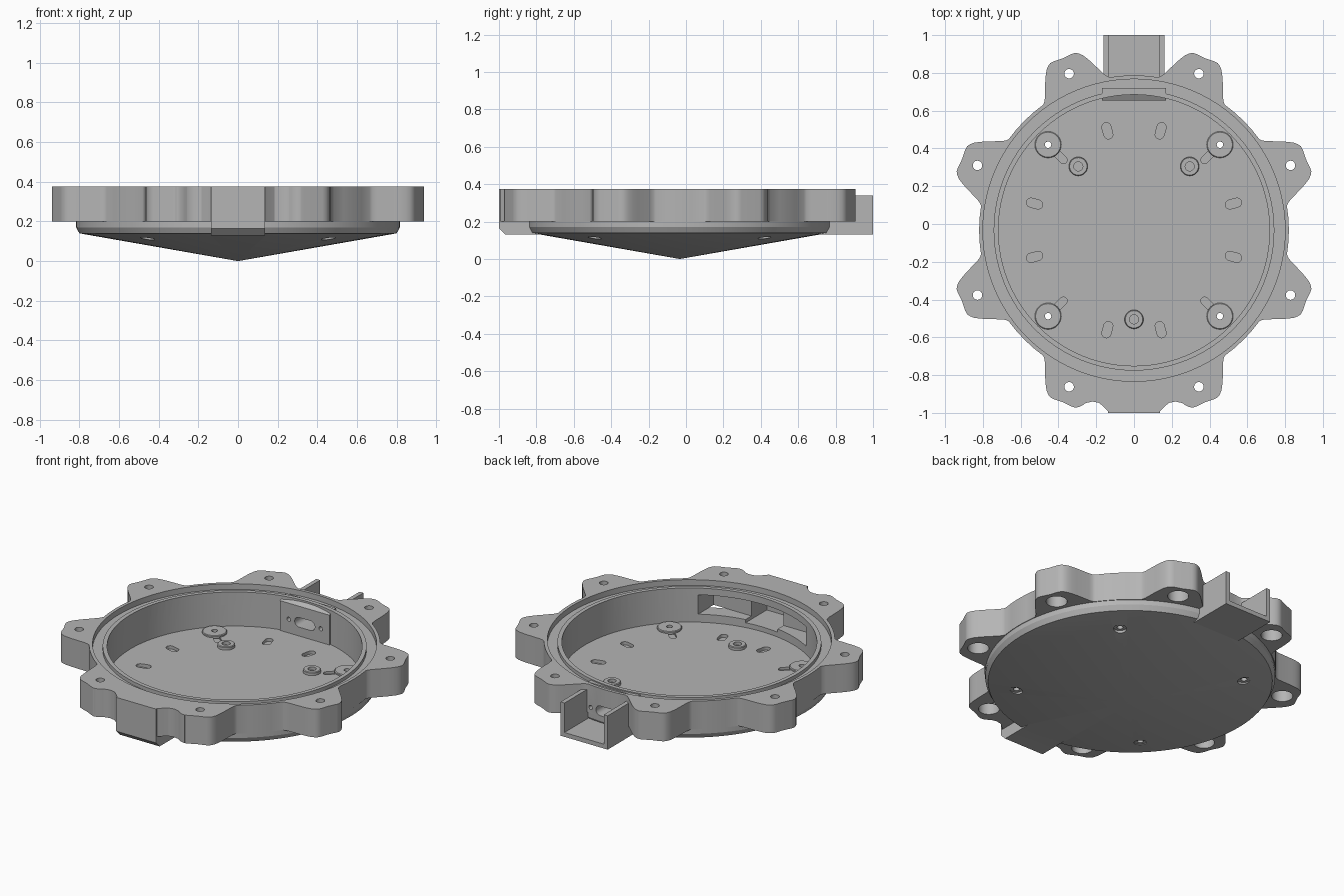
import bpy, bmesh, math
from mathutils import Matrix, Vector

cube = bpy.data.objects.get("Cube")
if cube:
    bpy.data.objects.remove(cube, do_unlink=True)

CY = -0.033            # y of the housing axis
TOP, FLOOR = 0.375, 0.15

grey = bpy.data.materials.new("plain_grey")
grey.use_nodes = True
grey.diffuse_color = (0.46, 0.46, 0.46, 1)
grey.node_tree.nodes["Principled BSDF"].inputs["Base Color"].default_value = (0.46, 0.46, 0.46, 1)


def finish(bm, name):
    bmesh.ops.recalc_face_normals(bm, faces=bm.faces)
    me = bpy.data.meshes.new(name)
    bm.to_mesh(me)
    bm.free()
    ob = bpy.data.objects.new(name, me)
    bpy.context.collection.objects.link(ob)
    me.materials.append(grey)
    return ob


def prism(name, pts, a, b, axis="z"):
    """Extrude a 2D outline: xy along z, xz along y, or yz along x."""
    place = {"z": lambda p, h: (p[0], p[1], h),
             "y": lambda p, h: (p[0], h, p[1]),
             "x": lambda p, h: (h, p[0], p[1])}[axis]
    bm = bmesh.new()
    low = [bm.verts.new(place(p, a)) for p in pts]
    high = [bm.verts.new(place(p, b)) for p in pts]
    bm.faces.new(low)
    bm.faces.new(high)
    for i in range(len(pts)):
        j = (i + 1) % len(pts)
        bm.faces.new((low[i], low[j], high[j], high[i]))
    return finish(bm, name)


def box(name, x, y, z):
    return prism(name, [(x[0], y[0]), (x[1], y[0]), (x[1], y[1]), (x[0], y[1])], *z)


def lathe(name, profile, x=0, y=CY, steps=96):
    """Spin a closed (radius, z) loop around a vertical axis."""
    bm = bmesh.new()
    vs = [bm.verts.new((r, 0, z)) for r, z in profile]
    es = [bm.edges.new((vs[i], vs[(i + 1) % len(vs)])) for i in range(len(vs))]
    bmesh.ops.spin(bm, geom=vs + es, axis=(0, 0, 1), cent=(0, 0, 0),
                   angle=math.tau, steps=steps)
    bmesh.ops.remove_doubles(bm, verts=bm.verts, dist=1e-5)
    for e in [e for e in bm.edges if not e.link_faces]:
        bm.edges.remove(e)
    bmesh.ops.translate(bm, verts=bm.verts, vec=(x, y, 0))
    return finish(bm, name)


def rod(x, y, r, z0, z1, steps=24):
    return lathe("cutter", [(0, z0), (r, z0), (r, z1), (0, z1)], x, y, steps)


def capsule(cx, cy, half, r, angle):
    pts = []
    for k in range(18):
        t = -math.pi / 2 + math.pi * (k % 9) / 8 + (math.pi if k > 8 else 0)
        u, v = r * math.cos(t) + (half if k < 9 else -half), r * math.sin(t)
        pts.append((cx + u * math.cos(angle) - v * math.sin(angle),
                    cy + u * math.sin(angle) + v * math.cos(angle)))
    return pts


def boolean(target, tools, op):
    bpy.context.view_layer.objects.active = target
    for t in tools:
        m = target.modifiers.new("bool", "BOOLEAN")
        m.operation, m.solver, m.object = op, "EXACT", t
        bpy.ops.object.modifier_apply(modifier=m.name)
        bpy.data.objects.remove(t, do_unlink=True)


def smooth(ob):
    bpy.ops.object.select_all(action="DESELECT")
    ob.select_set(True)
    bpy.context.view_layer.objects.active = ob
    bpy.ops.object.shade_smooth_by_angle(angle=math.radians(28))


def mirror_x(half):
    return half + [(-x, y) for x, y in reversed(half)]


# Scalloped flange outline with eight lobes
lobe = [(13.5, 0.82), (12.6, 0.827), (11.6, 0.842), (8.2, 0.92), (7.2, 0.943), (6.2, 0.965),
        (5.2, 0.98), (4.2, 0.989), (3, 0.99), (0, 0.985)]
valley = [(22.5, 0.82), (18, 0.82)]
half = valley + lobe
offsets = [(-a, r) for a, r in half] + [(a, r) for a, r in reversed(half[1:-1])]
outline = []
for k in range(8):
    for a, r in offsets:
        t = math.radians(22.5 + 45 * k + a)
        outline.append((r * math.cos(t), CY + r * math.sin(t)))
housing = prism("housing", outline, 0.2, TOP)

# Shallow conical underside and front nose
body = lathe("body", [(0, 0), (0.8, 0.14), (0.816, 0.17), (0.816, 0.3), (0, 0.3)])
web = prism("web", mirror_x([(0.3, -0.8), (0.315, -0.973), (0.285, -0.965), (0.255, -0.948),
                             (0.22, -0.94), (0.185, -0.947), (0.16, -0.968), (0.13, -0.998)]),
            0.2005, TOP)
nose = prism("nose", [(-1, TOP), (-1, 0.165), (-0.965, 0.13), (-0.74, 0.13), (-0.74, TOP)],
             -0.137, 0.137, "x")
boolean(housing, [body, web, nose], "UNION")

# Round cavity, seal groove and front pockets
cuts = [lathe("cavity", [(0, FLOOR), (0.718, FLOOR), (0.718, 0.6), (0, 0.6)]),
        lathe("groove", [(0.743, 0.34), (0.8, 0.34), (0.8, 0.6), (0.743, 0.6)]),
        lathe("lip_trim", [(0.6, 0.362), (0.77, 0.362), (0.77, 0.6), (0.6, 0.6)]),
        box("pocket", (-0.37, 0.37), (-0.8, -0.6), (0.2, 0.32)),
        box("deep_pocket", (-0.11, 0.11), (-0.95, -0.6), (0.18, 0.32))]

# Lobe bolt holes with counterbores from below
for k in range(8):
    t = math.radians(22.5 + 45 * k)
    x, y = 0.897 * math.cos(t), CY + 0.897 * math.sin(t)
    cuts += [rod(x, y, 0.025, 0.1, 0.5), rod(x, y, 0.06, 0.05, 0.27)]

# Floor slots and mounting holes
for k in range(4):
    for a in (15, 75):
        t = math.radians(a + 90 * k)
        cuts.append(prism("slot", capsule(0.545 * math.cos(t), CY + 0.545 * math.sin(t),
                                          0.02, 0.024, t), FLOOR - 0.02, 0.2))
corners = [(sx * 0.455, y) for sx in (-1, 1) for y in (0.42, -0.488)]
for x, y in corners:
    d = Vector((x, y - CY))
    px, py = Vector((x, y)) - d.normalized() * 0.09
    cuts.append(prism("slot", capsule(px, py, 0.025, 0.02, math.atan2(d.y, d.x)),
                      FLOOR - 0.015, 0.2))
    cuts += [rod(x, y, 0.017, -0.1, 0.4), rod(x, y, 0.036, -0.1, 0.122)]
boolean(housing, cuts, "DIFFERENCE")

# Flat connector panel on the rear inner wall, with sloped top
panel = prism("panel", [(0.655, 0.14), (0.72, 0.14), (0.72, 0.355), (0.69, 0.355), (0.655, 0.335)],
              -0.17, 0.17, "x")
boolean(housing, [panel], "UNION")
ports = [prism("port", capsule(0, 0.235, 0.04, 0.03, 0), 0.6, 0.9, "y")]
ports += [prism("port", capsule(s * 0.11, 0.235, 0, 0.013, 0), 0.6, 0.9, "y") for s in (-1, 1)]
boolean(housing, ports, "DIFFERENCE")
smooth(housing)

# Open rear cable channel
prism("rear_channel", [(-0.162, 0.13), (0.162, 0.13), (0.162, 0.34), (0.135, 0.34),
                       (0.135, 0.157), (-0.135, 0.157), (-0.135, 0.34), (-0.162, 0.34)],
      0.72, 1.0, "y")

# Mounting pads and small standoffs on the floor
for i, (x, y) in enumerate(corners):
    smooth(lathe(f"corner_pad_{i + 1}", [(0.017, 0.145), (0.07, 0.145), (0.07, 0.158),
                                         (0.066, 0.162), (0.017, 0.162)], x, y, 32))
for i, (x, y) in enumerate([(-0.295, 0.305), (0.295, 0.305), (0, -0.505)]):
    smooth(lathe(f"standoff_{i + 1}", [(0.024, 0.145), (0.05, 0.145), (0.05, 0.166),
                                       (0.046, 0.17), (0.024, 0.17)], x, y, 32))
